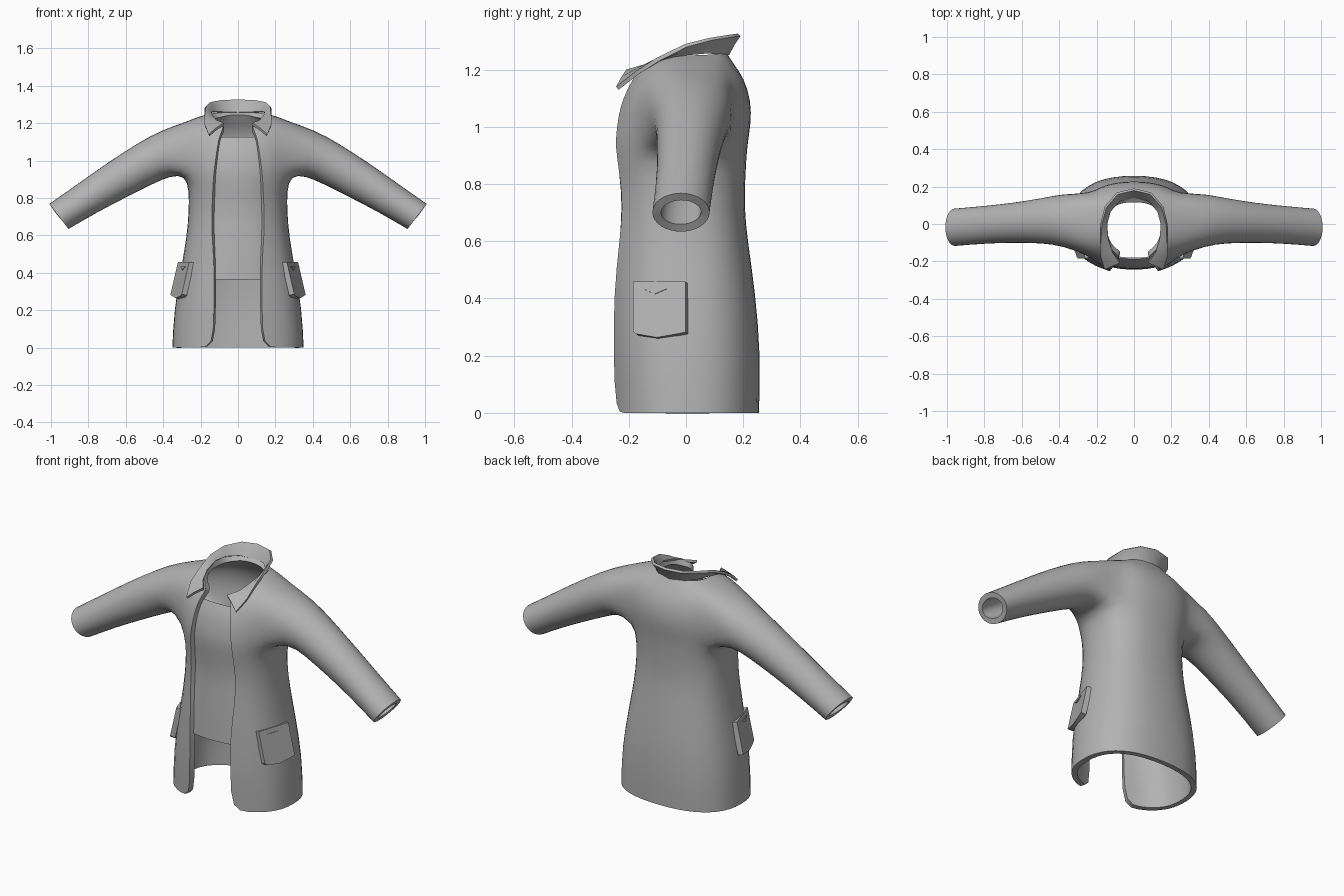
import bpy, bmesh, math
from mathutils import Vector

if "Cube" in bpy.data.objects:
    bpy.data.objects.remove(bpy.data.objects["Cube"])

grey = bpy.data.materials.new("cloth_grey")
grey.diffuse_color = (0.45, 0.45, 0.45, 1)
grey.use_nodes = True
grey.node_tree.nodes["Principled BSDF"].inputs["Base Color"].default_value = grey.diffuse_color

# Torso rows: z front, z side, z back, half width, y front, y back, x of open edge
ROWS = [(0, 0, 0, .355, -.255, .258, .13), (.2, .2, .2, .346, -.265, .264, .13),
        (.42, .42, .42, .308, -.265, .245, .125), (.6, .6, .6, .276, -.255, .218, .14),
        (.72, .72, .72, .266, -.243, .205, .14), (.84, .84, .84, .264, -.255, .21, .135),
        (.93, .92, .94, .285, -.265, .216, .13), (1.0, 1.02, 1.01, .30, -.254, .23, .12),
        (1.07, 1.12, 1.09, .30, -.238, .23, .11), (1.12, 1.21, 1.17, .275, -.215, .205, .10),
        (1.15, 1.235, 1.22, .215, -.198, .168, .085), (1.18, 1.25, 1.26, .155, -.19, .143, .075)]
COLS, POW = 10, 2.4
# Sleeve rings: top x, z, bottom x, z, y min, y max
SLEEVE = [(.41, 1.165, .36, .915, -.12, .165), (.53, 1.10, .45, .875, -.105, .14),
          (.70, .99, .60, .80, -.102, .115), (.85, .882, .755, .72, -.107, .098),
          (1.01, .77, .905, .632, -.12, .085)]


def ring_point(row, t, inset=0.0):
    zf, zs, zb, a, yf, yb, _ = row
    s, c = max(math.sin(t), 0), math.cos(t)
    x = (a - inset) * s ** (2 / POW) if s > 1e-6 else 0
    depth = (-yf if c > 0 else yb) - inset
    y = -math.copysign(abs(c) ** (2 / POW), c) * depth
    return Vector((x, y, zs * s * s + (zf if c > 0 else zb) * c * c))


def make(name, bm, thick=0, offset=-1, subdiv=0):
    bmesh.ops.recalc_face_normals(bm, faces=bm.faces)
    me = bpy.data.meshes.new(name)
    bm.to_mesh(me)
    bm.free()
    ob = bpy.data.objects.new(name, me)
    bpy.context.collection.objects.link(ob)
    me.materials.append(grey)
    m = ob.modifiers.new("mirror", 'MIRROR')
    m.use_clip = True
    m.merge_threshold = .002
    if subdiv:
        ob.modifiers.new("smooth", 'SUBSURF').levels = subdiv
        ob.modifiers["smooth"].render_levels = subdiv
    if thick:
        m = ob.modifiers.new("thickness", 'SOLIDIFY')
        m.thickness, m.offset = thick, offset
    bpy.context.view_layer.objects.active = ob
    ob.select_set(True)
    for mod in list(ob.modifiers):
        bpy.ops.object.modifier_apply(modifier=mod.name)
    bpy.ops.object.shade_smooth_by_angle(angle=math.radians(40))
    ob.select_set(False)
    return ob


def grid(bm, pts):
    vs = [[bm.verts.new(p) for p in row] for row in pts]
    for a, b in zip(vs, vs[1:]):
        for j in range(len(a) - 1):
            bm.faces.new((a[j], a[j + 1], b[j + 1], b[j]))
    return vs


# Coat: open torso with an armhole that continues into the sleeve
bm = bmesh.new()
pts = []
for r in ROWS:
    t0 = math.asin((r[6] / r[3]) ** (POW / 2))
    pts.append([ring_point(r, t0 + (math.pi - t0) * j / COLS) for j in range(COLS + 1)])
v = grid(bm, pts)
lo, hi, c0, c1 = 6, 9, 2, 7
hole = [f for f in bm.faces if all(any(w is v[i][j] for i in range(lo, hi + 1)
        for j in range(c0, c1 + 1)) for w in f.verts)]
loop = [v[lo][j] for j in range(c0, c1)] + [v[i][c1] for i in range(lo, hi)]
loop += [v[hi][j] for j in range(c1, c0, -1)] + [v[i][c0] for i in range(hi, lo, -1)]
bmesh.ops.delete(bm, geom=hole, context='FACES_ONLY')
n = len(loop)
for tx, tz, bx, bz, y0, y1 in SLEEVE:
    mid = Vector(((tx + bx) / 2, (y0 + y1) / 2, (tz + bz) / 2))
    up = Vector((tx - bx, 0, tz - bz)) / 2
    new = []
    for k in range(n):
        ang = math.radians(-90) + (k - (c1 - c0) / 2) * math.tau / n
        new.append(bm.verts.new(mid + up * math.sin(ang)
                                + Vector((0, (y1 - y0) / 2 * math.cos(ang), 0))))
    for k in range(n):
        bm.faces.new((loop[k], loop[(k + 1) % n], new[(k + 1) % n], new[k]))
    loop = new
bmesh.ops.delete(bm, geom=[w for w in bm.verts if not w.link_faces], context='VERTS')
make("coat", bm, .03, -1, 1)

# Shirt front showing between the open edges
bm = bmesh.new()
spec = [(.365,) * 3 + (.315, -.265, .25, 0)] + ROWS[3:9] + [(1.125,) * 3 + (.265, -.208, .2, 0)]
grid(bm, [[ring_point((r[0],) * 3 + r[3:], 1.25 * j / 6, .02) for j in range(7)] for r in spec])
make("shirt_front", bm, .008, -1, 1)

# Collar: inner and outer edge from the back centre to the front point
INNER = [(0, .145, 1.255), (.08, .125, 1.257), (.13, .07, 1.26), (.148, 0, 1.255),
         (.14, -.08, 1.235), (.115, -.15, 1.21), (.075, -.205, 1.195)]
OUTER = [(0, .185, 1.322), (.09, .163, 1.319), (.152, .09, 1.308), (.175, 0, 1.285),
         (.178, -.10, 1.235), (.178, -.17, 1.19), (.155, -.24, 1.135)]
bm = bmesh.new()
grid(bm, [INNER, [(Vector(a) + Vector(b)) / 2 + Vector((0, 0, .004))
                  for a, b in zip(INNER, OUTER)], OUTER])
make("collar", bm, .014, 0)

# Pockets: slanted pouch with a pointed bottom, and a small pointed fold on it
ORIGIN = Vector((.245, -.18, .455))
U, W = Vector((.06, .183, 0)), Vector((.042, 0, -.182))
NORMAL = U.cross(-W).normalized()


def plate(name, outline, low, high):
    bm = bmesh.new()
    base = [ORIGIN + U * a + W * b for a, b in outline]
    ends = [[bm.verts.new(p + NORMAL * h) for p in base] for h in (low, high)]
    bm.faces.new(ends[0][::-1])
    bm.faces.new(ends[1])
    for i in range(len(base)):
        k = (i + 1) % len(base)
        bm.faces.new((ends[0][i], ends[0][k], ends[1][k], ends[1][i]))
    make(name, bm)


plate("pocket", [(0, 0), (1, 0), (1, .97), (.85, 1), (.45, 1.07), (.05, 1), (0, .95)], -.012, .017)
plate("pocket_fold", [(.2, .14), (.65, .14), (.42, .24)], .012, .021)
